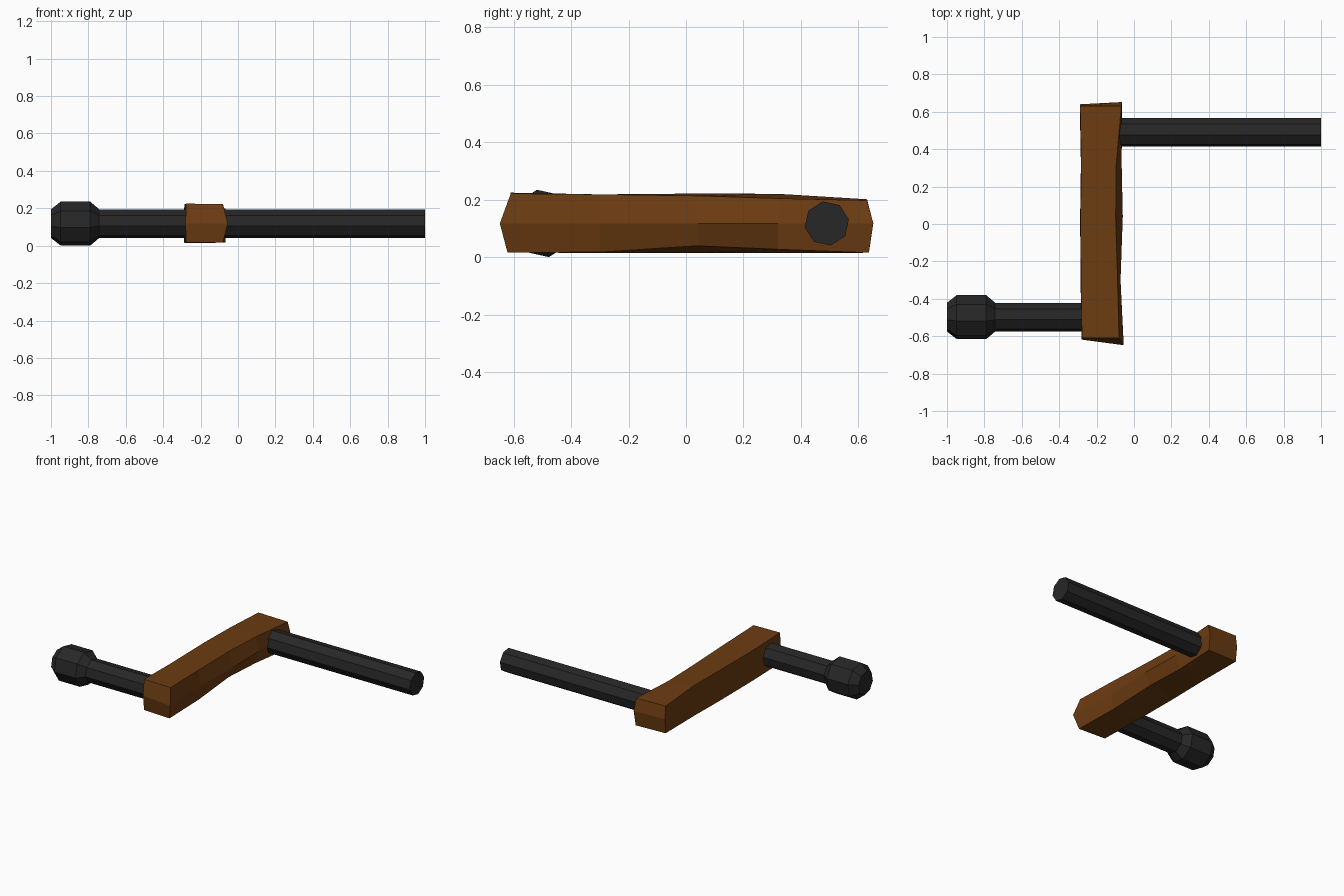
import bpy
from math import cos, sin, radians

if "Cube" in bpy.data.objects:
    bpy.data.objects.remove(bpy.data.objects["Cube"])


def material(name, rgb):
    m = bpy.data.materials.new(name)
    m.diffuse_color = (*rgb, 1)
    m.use_nodes = True
    m.node_tree.nodes["Principled BSDF"].inputs["Base Color"].default_value = m.diffuse_color
    return m


black = material("black", (0.02, 0.02, 0.02))
brown = material("brown", (0.15, 0.045, 0.006))


def loft(name, rings, caps, mat):
    """Skin equal-sized rings of points; caps list the end faces as ring indices."""
    n = len(rings[0])
    verts = [p for r in rings for p in r]
    faces = [(k * n + i, k * n + (i + 1) % n, (k + 1) * n + (i + 1) % n, (k + 1) * n + i)
             for k in range(len(rings) - 1) for i in range(n)]
    last = (len(rings) - 1) * n
    for c in caps:
        faces.append(tuple(reversed(c)))
        faces.append(tuple(last + i for i in c))
    me = bpy.data.meshes.new(name)
    me.from_pydata(verts, [], faces)
    me.materials.append(mat)
    ob = bpy.data.objects.new(name, me)
    bpy.context.collection.objects.link(ob)
    return ob


def rod(name, y, profile, z=0.118):
    """Eight-sided turned part along x; profile is (x, radius) pairs."""
    angles = [radians(10 + 45 * i) for i in range(8)]
    rings = [[(x, y + r * cos(a), z + r * sin(a)) for a in angles] for x, r in profile]
    return loft(name, rings, [tuple(range(8))], black)


# Axle shaft, grip rod and grip knob
rod("axle_shaft", 0.49, [(-0.15, 0.078), (1.0, 0.078)])
rod("grip_rod", -0.498, [(-0.77, 0.078), (-0.2, 0.078)])
rod("grip_knob", -0.498, [(-1.0, 0.078), (-0.948, 0.119), (-0.79, 0.119), (-0.742, 0.078)])

# Hand-hewn wooden arm: y, left x, right x, right middle x, top z left/right, bottom z left/right
sections = [
    (-0.610, -0.278, -0.080, -0.055, 0.225, 0.222, 0.017, 0.017),
    (-0.300, -0.284, -0.088, -0.072, 0.219, 0.219, 0.015, 0.018),
    (0.040, -0.286, -0.098, -0.060, 0.222, 0.214, 0.015, 0.040),
    (0.320, -0.282, -0.095, -0.066, 0.221, 0.205, 0.015, 0.028),
    (0.630, -0.288, -0.068, -0.064, 0.202, 0.198, 0.018, 0.016),
]
rings = []
for y, xl, xr, xm, tl, tr, bl, br in sections:
    # End rings bulge outward along their middle edge
    ml, mr = {-0.610: (-0.008, -0.038), 0.630: (0.010, 0.022)}.get(y, (0, 0))
    rings.append([(xl, y, tl), (xl - 0.002, y + ml, 0.118), (xl, y, bl),
                  (xr, y + mr * 0.3, br), (xm, y + mr, 0.118), (xr, y, tr)])
arm = loft("crank_arm", rings, [(0, 1, 4, 5), (1, 2, 3, 4)], brown)

# Make all surfaces face outward
import bmesh
for ob in bpy.context.collection.objects:
    bm = bmesh.new()
    bm.from_mesh(ob.data)
    bmesh.ops.recalc_face_normals(bm, faces=bm.faces)
    bm.to_mesh(ob.data)
    bm.free()
